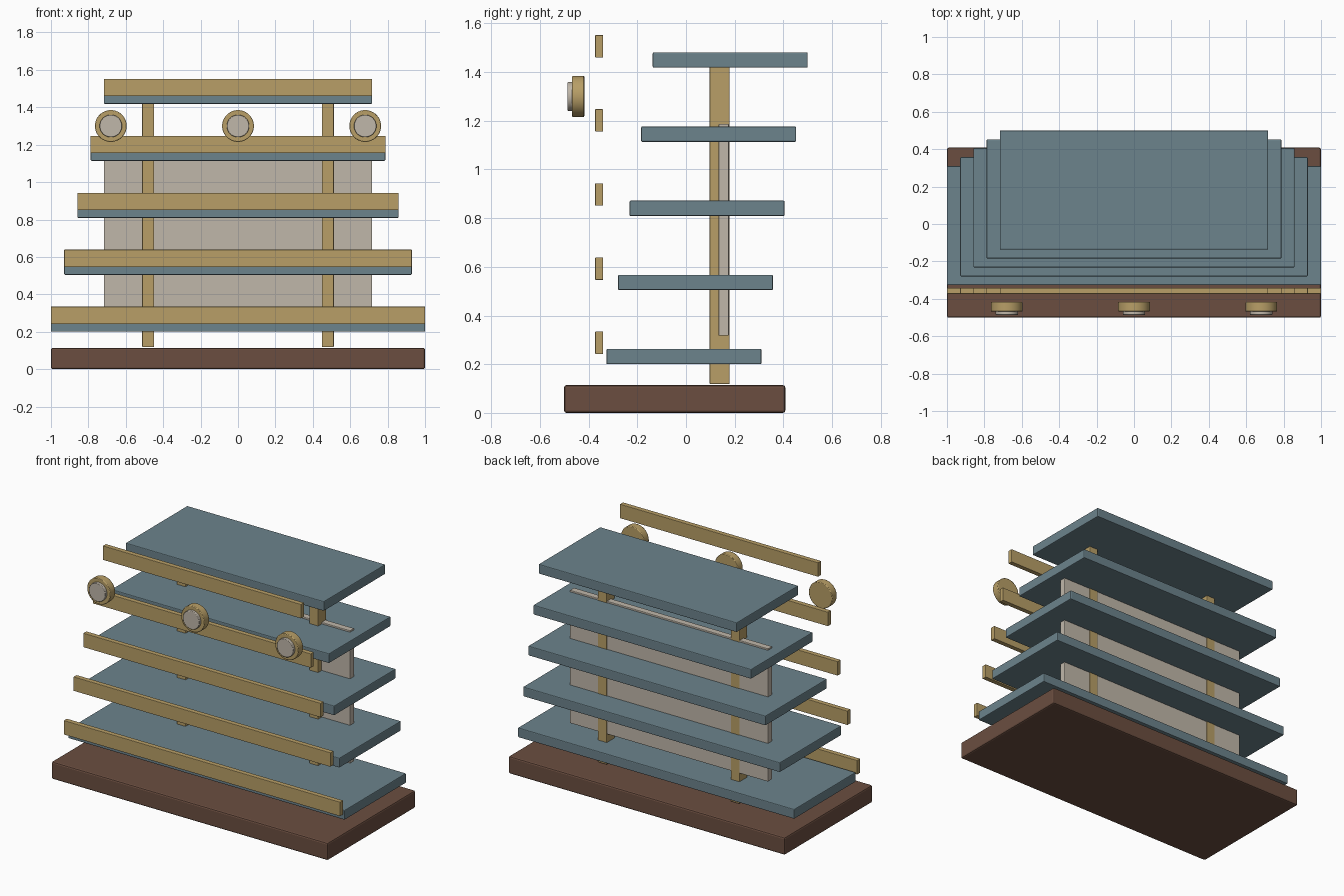
import bpy, math

if "Cube" in bpy.data.objects:
    bpy.data.objects.remove(bpy.data.objects["Cube"])


def material(name, color):
    m = bpy.data.materials.new(name)
    m.diffuse_color = (*color, 1)
    m.use_nodes = True
    m.node_tree.nodes["Principled BSDF"].inputs["Base Color"].default_value = m.diffuse_color
    return m


WOOD = material("dark brown wood", (0.147, 0.076, 0.051))
BLUE = material("slate blue", (0.15, 0.227, 0.262))
GOLD = material("brass", (0.48, 0.345, 0.135))
CREAM = material("warm cream", (0.53, 0.475, 0.40))


def finish(ob, name, mat, bevel):
    ob.name = name
    ob.data.materials.append(mat)
    bpy.ops.object.transform_apply(location=False, rotation=True, scale=True)
    if bevel:
        mod = ob.modifiers.new("soft edges", "BEVEL")
        mod.width, mod.segments = bevel, 2
        mod.limit_method = "ANGLE"
        mod.angle_limit = math.radians(40)


def box(name, x, y, z, mat, bevel=0.0):
    """Box from (min, max) pairs on each axis."""
    spans = (x, y, z)
    bpy.ops.mesh.primitive_cube_add(size=1, location=[(a + b) / 2 for a, b in spans])
    ob = bpy.context.object
    ob.scale = [b - a for a, b in spans]
    finish(ob, name, mat, bevel)


def disc(name, x, y0, y1, z, radius, mat, bevel):
    """Cylinder with its axis along y."""
    bpy.ops.mesh.primitive_cylinder_add(
        vertices=48, radius=radius, depth=y1 - y0,
        location=(x, (y0 + y1) / 2, z), rotation=(math.pi / 2, 0, 0))
    finish(bpy.context.object, name, mat, bevel)
    bpy.ops.object.shade_smooth_by_angle(angle=math.radians(35))


# Base slab
box("base", (-1, 1), (-0.501, 0.408), (0, 0.114), WOOD, 0.01)

# Stepped shelves, each with a front rail
for i in range(5):
    w = 1 - 0.0707 * i
    y = -0.0085 + 0.0475 * i
    z = 0.2315 + 0.3045 * i
    box(f"shelf_{i + 1}", (-w, w), (y - 0.3185, y + 0.3185),
        (z - 0.0315, z + 0.0315), BLUE, 0.005)
    zr = 0.288 + 0.3045 * i
    box(f"front_rail_{i + 1}", (-w, w), (-0.373, -0.341),
        (zr - 0.046, zr + 0.046), GOLD, 0.002)

# Back panel and two upright posts
box("back_panel", (-0.717, 0.717), (0.134, 0.176), (0.317, 1.187), CREAM, 0.003)
for side, x in (("left", -0.48), ("right", 0.48)):
    box(f"{side}_post", (x - 0.032, x + 0.032), (0.097, 0.179),
        (0.118, 1.43), GOLD, 0.004)

# Round medallions with cream faces
for i, x in enumerate((-0.68, 0, 0.68)):
    disc(f"medallion_{i + 1}", x, -0.468, -0.418, 1.3, 0.085, GOLD, 0.004)
    disc(f"medallion_face_{i + 1}", x, -0.486, -0.464, 1.3, 0.06, CREAM, 0.003)
